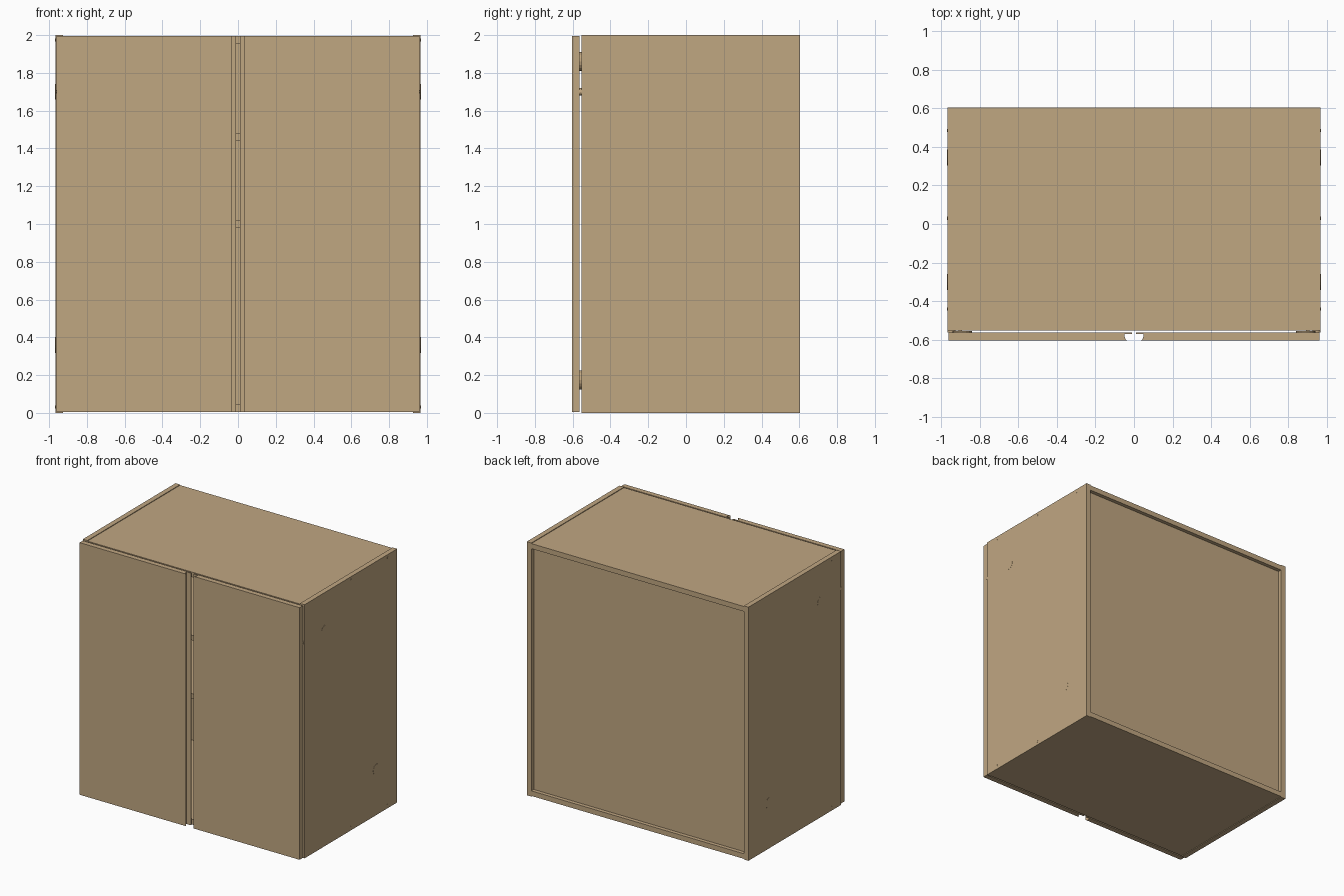
import bpy, bmesh, math
from mathutils import Matrix

cube = bpy.data.objects.get("Cube")
if cube:
    bpy.data.objects.remove(cube, do_unlink=True)

wood = bpy.data.materials.new("light_wood")
wood.use_nodes = True
color = (0.53, 0.385, 0.222, 1)
wood.diffuse_color = color
wood.node_tree.nodes["Principled BSDF"].inputs["Base Color"].default_value = color

W = 0.967                  # half width of the carcass
FRONT, BACK = -0.552, 0.603
T = 0.04                   # board thickness
H = 2.0


def finish(name, bm):
    bmesh.ops.recalc_face_normals(bm, faces=bm.faces)
    mesh = bpy.data.meshes.new(name)
    bm.to_mesh(mesh)
    bm.free()
    mesh.materials.append(wood)
    obj = bpy.data.objects.new(name, mesh)
    bpy.context.collection.objects.link(obj)
    return obj


def board(name, x, y, z):
    """Box from (min, max) pairs."""
    bm = bmesh.new()
    bmesh.ops.create_cube(bm, size=1)
    for v in bm.verts:
        for i, (lo, hi) in enumerate((x, y, z)):
            v.co[i] = lo if v.co[i] < 0 else hi
    return finish(name, bm)


def disc(name, center, radius, depth, axis, sides=16):
    bm = bmesh.new()
    turn = Matrix.Rotation(math.pi / 2, 4, "Y" if axis == "X" else "X")
    bmesh.ops.create_cone(bm, cap_ends=True, segments=sides, radius1=radius,
                          radius2=radius, depth=depth,
                          matrix=Matrix.Translation(center) @ turn)
    return finish(name, bm)


def door(name, side):
    """Extruded plan with an undercut finger pull and a thin rear lip."""
    back, front, lip = -0.563, -0.603, -0.57
    plan = [(0.96, back), (0.96, front), (0.033, front)]
    for i in range(1, 6):
        a = math.pi / 2 * i / 5
        plan.append((0.033 + 0.017 * math.sin(a), lip + (front - lip) * math.cos(a)))
    plan += [(0.011, lip), (0.011, back)]
    bm = bmesh.new()
    face = bm.faces.new([bm.verts.new((side * x, y, 0.006)) for x, y in plan])
    new = bmesh.ops.extrude_face_region(bm, geom=[face])["geom"]
    bmesh.ops.translate(bm, vec=(0, 0, H - 0.012),
                        verts=[g for g in new if isinstance(g, bmesh.types.BMVert)])
    return finish(name, bm)


# Carcass boards, with top and bottom set just inside the side ends
inner = W - T
board("top_panel", (-inner, inner), (FRONT, BACK), (H - 0.005 - T, H - 0.005))
board("bottom_panel", (-inner, inner), (FRONT, BACK), (0.005, 0.005 + T))
board("back_panel", (-inner, inner), (BACK - 0.055, BACK - 0.03), (T, H - T))

# Interior shelves
for name, z in (("lower_shelf", 1.0), ("upper_shelf", 1.46)):
    board(name, (-inner, inner), (FRONT + 0.03, BACK - 0.055), (z - T / 2, z + T / 2))

for label, s in (("left", 1), ("right", -1)):
    board(label + "_side_panel", sorted((s * inner, s * W)), (FRONT, BACK), (0, H))
    door(label + "_door", s)

    # Round covers and small joint pins, almost flush with the side
    for y, z in ((-0.3, 1.7), (0.345, 0.36)):
        disc(label + "_side_cover", (s * (W - 0.004), y, z), 0.042, 0.01, "X")
    for y in (-0.44, 0.03, 0.485):
        for z in (0.03, H - 0.025):
            disc(label + "_joint_pin", (s * (W - 0.004), y, z), 0.008, 0.01, "X", 8)

    # Hinges bridging the gap behind each door
    for z in (0.175, 1.86):
        disc(label + "_hinge_cup", (s * 0.89, -0.56, z), 0.05, 0.012, "Y")
        board(label + "_hinge_arm", sorted((s * 0.89, s * 0.91)),
              (-0.562, -0.4), (z - 0.02, z + 0.02))
        board(label + "_hinge_plate", sorted((s * 0.905, s * inner)),
              (-0.5, -0.38), (z - 0.04, z + 0.04))
    # Soft stop against the side panel
    disc(label + "_door_bumper", (s * 0.945, -0.557, 1.7), 0.02, 0.012, "Y", 12)
